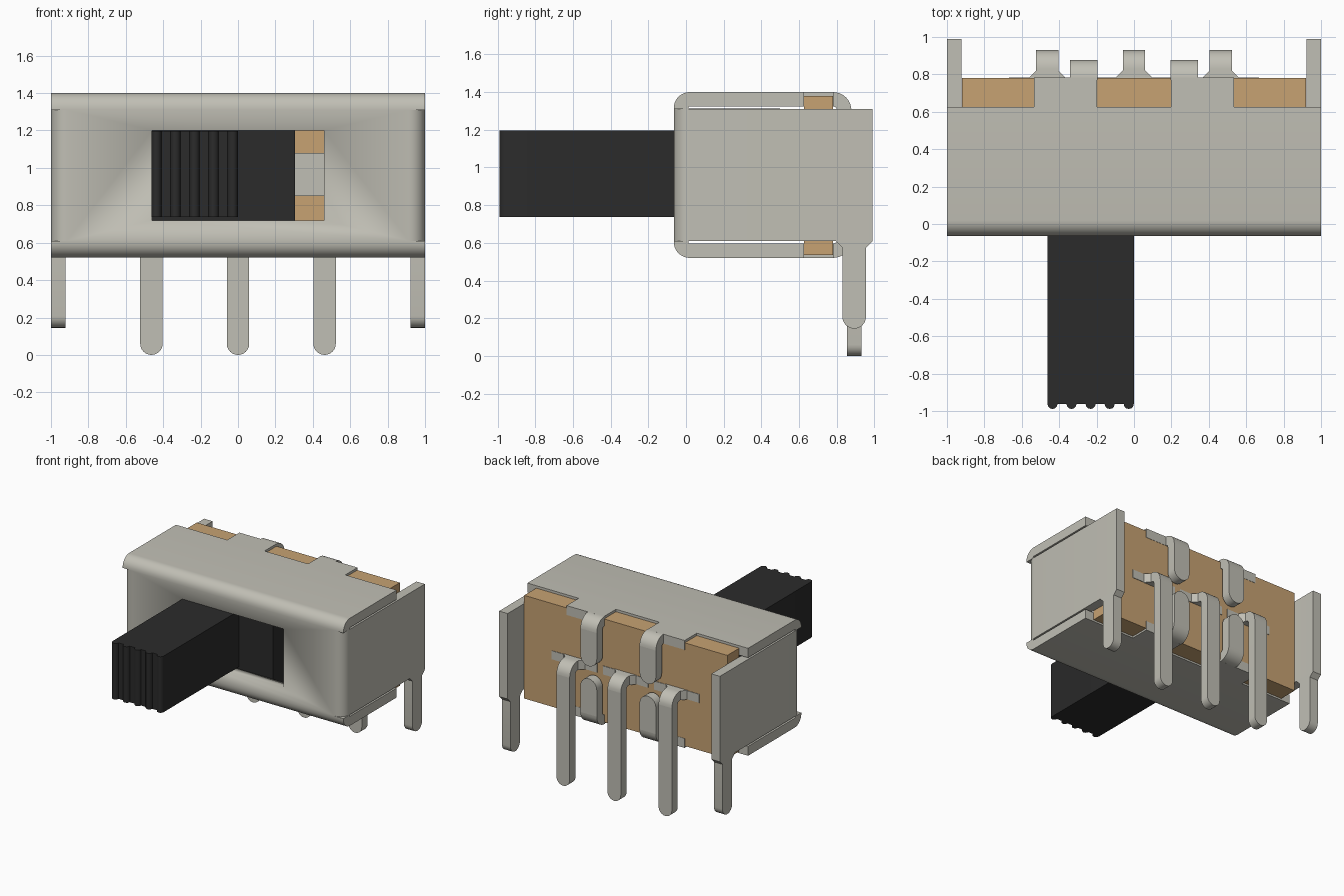
import bpy, bmesh, math

if "Cube" in bpy.data.objects:
    bpy.data.objects.remove(bpy.data.objects["Cube"], do_unlink=True)


def material(name, rgb):
    m = bpy.data.materials.new(name)
    m.use_nodes = True
    m.diffuse_color = (*rgb, 1)
    b = m.node_tree.nodes["Principled BSDF"]
    b.inputs["Base Color"].default_value = (*rgb, 1)
    b.inputs["Roughness"].default_value = 0.6
    return m


METAL = material("warm grey metal", (0.53, 0.52, 0.46))
BOARD = material("tan board", (0.57, 0.36, 0.17))
BLACK = material("black plastic", (0.024, 0.024, 0.024))


def arc(cx, cy, r, a0, a1, n=8):
    """Points on a circular arc, angles in degrees."""
    return [(cx + r * math.cos(math.radians(a0 + (a1 - a0) * i / n)),
             cy + r * math.sin(math.radians(a0 + (a1 - a0) * i / n))) for i in range(n + 1)]


def prism(bm, pts, axis, lo, hi):
    """Extrude an outline along an axis; outline is (y,z), (x,z) or (x,y)."""
    def place(p, d):
        return {"x": (d, p[0], p[1]), "y": (p[0], d, p[1]), "z": (p[0], p[1], d)}[axis]
    face = bm.faces.new([bm.verts.new(place(p, lo)) for p in pts])
    bottom = list(face.verts)
    top = [bm.verts.new(place(p, hi)) for p in pts]
    bm.faces.new(top[::-1])
    n = len(pts)
    for i in range(n):
        bm.faces.new([bottom[i], top[i], top[(i + 1) % n], bottom[(i + 1) % n]])


def rect(a0, a1, b0, b1):
    return [(a0, b0), (a1, b0), (a1, b1), (a0, b1)]


def make(name, mat, *prisms):
    bm = bmesh.new()
    for p in prisms:
        prism(bm, *p)
    bmesh.ops.recalc_face_normals(bm, faces=bm.faces)
    me = bpy.data.meshes.new(name)
    bm.to_mesh(me)
    bm.free()
    me.materials.append(mat)
    ob = bpy.data.objects.new(name, me)
    bpy.context.collection.objects.link(ob)
    bpy.ops.object.select_all(action="DESELECT")
    ob.select_set(True)
    bpy.context.view_layer.objects.active = ob
    bpy.ops.object.shade_smooth_by_angle(angle=math.radians(35))
    return ob


ZC = 0.96          # mid height of the body
T = 0.077          # sheet thickness


def flip(pts):
    """Mirror an outline about the mid height."""
    return [(a, 2 * ZC - z) for a, z in pts]


# Front wall and side walls: one U-shaped bent sheet with a window
right_bend = arc(0.915, 0.02, 0.085, 0, -90)
inner_bend = arc(0.905, 0.03, 0.018, -90, 0, 4)
half = [(0.923, 0.99), (1, 0.99)] + right_bend
u = half + [(-x, y) for x, y in reversed(half)]
u += [(-x, y) for x, y in reversed(inner_bend)] + inner_bend
walls = make("front_and_side_walls", METAL, (u, "z", 0.61, 1.31))
cutter = make("window_cutter", METAL, (rect(-0.46, 0.46, 0.72, 1.20), "y", -0.2, 0.2))
cutter.hide_render = True
mod = walls.modifiers.new("window", "BOOLEAN")
mod.operation, mod.solver, mod.object = "DIFFERENCE", "EXACT", cutter
bpy.context.view_layer.objects.active = walls
bpy.ops.object.modifier_apply(modifier=mod.name)
bpy.data.objects.remove(cutter, do_unlink=True)

# Top and bottom sheets with a front bend, wide tongues and bent-over clips
ZT = 1.40
sheet = [(0.625, ZT - T), (0.625, ZT)] + arc(0.02, ZT - 0.085, 0.085, 90, 180)
sheet += [(-0.065, 1.31), (0.012, 1.31)] + arc(0.02, ZT - 0.085, 0.008, 180, 90, 3)
clip_bend = ([(0.77, ZT - T), (0.77, ZT)] + arc(0.78, ZT - 0.098, 0.098, 90, 0)
             + arc(0.78, ZT - 0.098, 0.022, 0, 90, 4))
for level, f in (("top", lambda p: p), ("bottom", flip)):
    parts = [(f(sheet), "x", -1, 1)]
    for s in (-1, 1):
        x0, x1 = sorted((s * 0.197, s * 0.535))
        parts.append((f(rect(x0, x1, ZT - T, ZT)), "y", 0.62, 0.782))
        cx = s * 0.268
        parts.append((f(clip_bend), "x", cx - 0.074, cx + 0.074))
        end = [(cx + 0.074, ZT - 0.098), (cx - 0.074, ZT - 0.098)] + arc(cx, 1.085, 0.074, 180, 360, 10)
        parts.append((f(end), "y", 0.802, 0.878))
    make(level + "_sheet", METAL, *parts)

# Mounting legs under the side walls
leg = [(0.99, 0.62), (0.99, 0.61), (0.955, 0.575)] + arc(0.8925, 0.2075, 0.0625, 0, -180, 12)
leg += [(0.83, 0.575), (0.795, 0.61), (0.795, 0.62)]
for side, s in (("left", 1), ("right", -1)):
    x0, x1 = sorted((s * 0.923, s))
    make(side + "_leg", METAL, (leg, "x", x0, x1))

# Terminal board
make("terminal_board", BOARD, (rect(-0.92, 0.92, 0.535, 1.38), "y", 0.625, 0.78))

# Contacts and bent pins
elbow = ([(0.77, ZC - 0.037), (0.77, ZC + 0.038)] + arc(0.83, ZC - 0.062, 0.10, 90, 0)
         + arc(0.83, ZC - 0.062, 0.025, 0, 90, 4))
for i, cx in enumerate((-0.463, 0, 0.463)):
    shank = [(cx + 0.06, ZC - 0.062), (cx - 0.06, ZC - 0.062)] + arc(cx, 0.06, 0.06, 180, 360, 12)
    flare = [(cx - 0.10, 0.78), (cx + 0.10, 0.78), (cx + 0.06, 0.82), (cx - 0.06, 0.82)]
    make(f"pin_{i + 1}", METAL,
         (elbow, "x", cx - 0.06, cx + 0.06),
         (shank, "y", 0.855, 0.93),
         (flare, "z", ZC - 0.037, ZC + 0.038),
         (rect(cx - 0.205, cx + 0.205, ZC - 0.035, ZC + 0.035), "y", 0.775, 0.784))
    make(f"contact_{i + 1}", METAL, (rect(cx - 0.205, cx + 0.205, 0.85, 1.08), "y", 0.58, 0.63))

# Slider block behind the window, and its handle with a ribbed end
make("slider_block", BLACK, (rect(-0.77, 0.306, 0.615, 1.313), "y", 0.015, 0.50))
grip = [(0, 0.05), (-0.463, 0.05)]
for k in range(5):
    grip += arc(-0.436 + k * 0.102, -0.962, 0.027, 180, 360, 6)
make("slider_handle", BLACK, (grip, "z", 0.738, 1.197))
